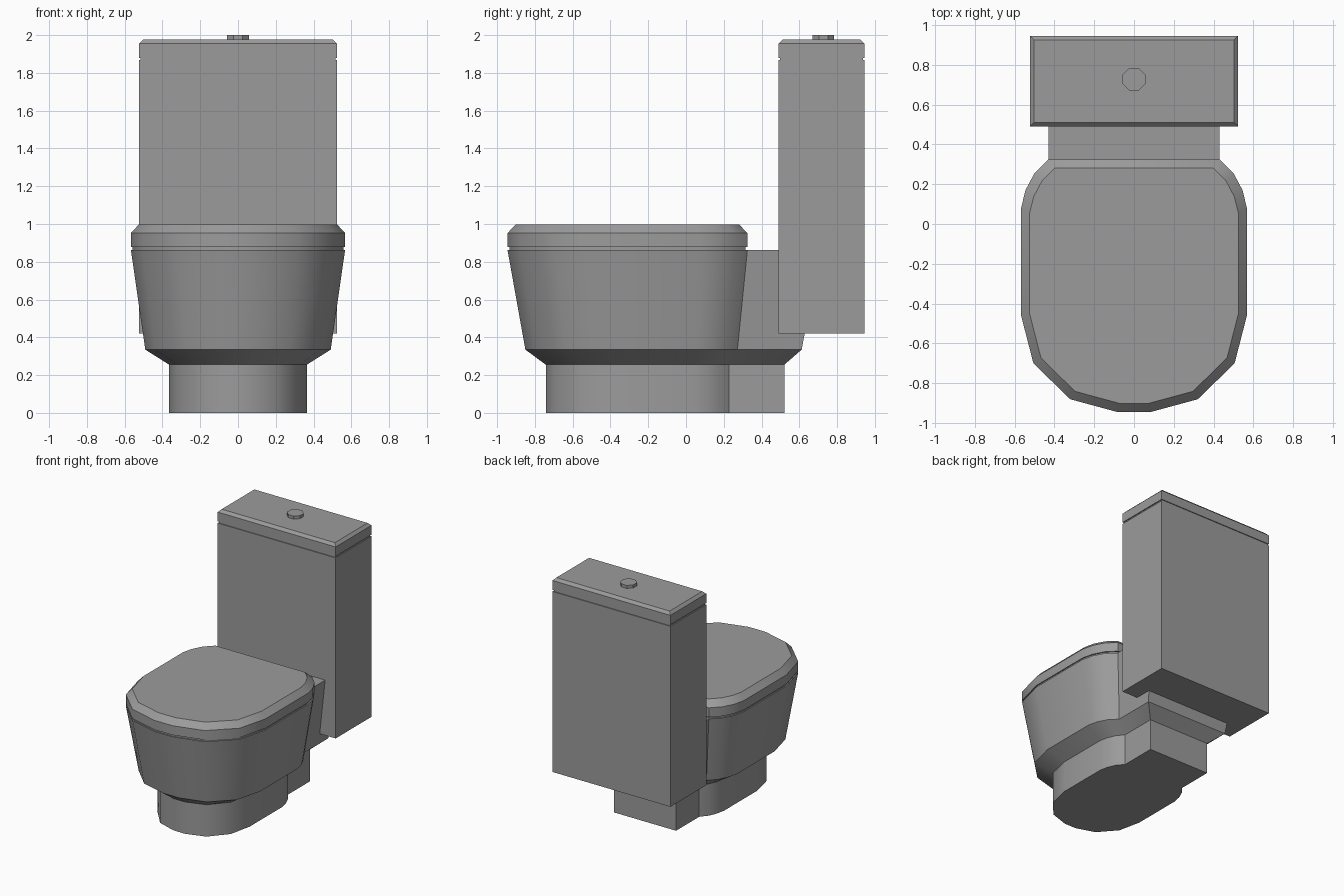
import bpy, bmesh, math

if "Cube" in bpy.data.objects:
    bpy.data.objects.remove(bpy.data.objects["Cube"])

ceramic = bpy.data.materials.new("grey ceramic")
ceramic.diffuse_color = (0.33, 0.33, 0.33, 1)
ceramic.use_nodes = True
ceramic.node_tree.nodes["Principled BSDF"].inputs["Base Color"].default_value = ceramic.diffuse_color


def loft(name, outline, levels, smooth=False):
    """Stack scaled copies of a closed outline; level = (z, scale x, scale y, centre y)."""
    bm = bmesh.new()
    rings = [[bm.verts.new((x * sx, cy + (y - cy) * sy, z)) for x, y in outline]
             for z, sx, sy, cy in levels]
    n = len(outline)
    for a, b in zip(rings, rings[1:]):
        for i in range(n):
            j = (i + 1) % n
            bm.faces.new((a[i], a[j], b[j], b[i]))
    bm.faces.new(rings[0][::-1])
    bm.faces.new(rings[-1])
    bmesh.ops.recalc_face_normals(bm, faces=bm.faces)
    me = bpy.data.meshes.new(name)
    bm.to_mesh(me)
    bm.free()
    me.materials.append(ceramic)
    if smooth:
        me.shade_smooth()
        me.set_sharp_from_angle(angle=math.radians(35))
    ob = bpy.data.objects.new(name, me)
    bpy.context.collection.objects.link(ob)
    return ob


def mirrored(half):
    return half + [(-x, y) for x, y in reversed(half)]


# Right half of the rounded seat outline, front to back
half = [(0.08, -0.945), (0.32, -0.88), (0.505, -0.70), (0.567, -0.46),
        (0.567, 0.08), (0.545, 0.17), (0.50, 0.255), (0.43, 0.325)]
seat_outline = mirrored(half)
bowl_outline = mirrored(half + [(0.43, 0.71)])

# Pedestal, flare and bowl with rear neck
loft("bowl", bowl_outline, [(0, 0.642, 0.763, -0.09), (0.255, 0.642, 0.763, -0.09),
                            (0.335, 0.866, 0.884, -0.13), (0.863, 1, 1, 0)], True)

# Recessed gap and closed lid with chamfered rim
c = -0.31
loft("seat_gap", seat_outline, [(0.855, 0.985, 0.985, c), (0.885, 0.985, 0.985, c)], True)
loft("seat_lid", seat_outline, [(0.877, 1, 1, c), (0.952, 1, 1, c), (0.998, 0.925, 0.93, c)], True)

# Water tank, recessed gap and chamfered tank lid
tank_outline = [(-0.523, 0.49), (0.523, 0.49), (0.523, 0.945), (-0.523, 0.945)]
t = 0.7175
loft("tank", tank_outline, [(0.42, 1, 1, t), (1.867, 1, 1, t)])
loft("tank_gap", tank_outline, [(1.86, 0.985, 0.97, t), (1.885, 0.985, 0.97, t)])
loft("tank_lid", tank_outline, [(1.88, 1, 1, t), (1.955, 1, 1, t), (1.976, 0.96, 0.91, t)])

# Octagonal flush button
octagon = [(0.062 * math.cos(math.radians(22.5 + 45 * k)),
            0.727 + 0.062 * math.sin(math.radians(22.5 + 45 * k))) for k in range(8)]
loft("flush_button", octagon, [(1.97, 1, 1, 0.727), (2.0, 1, 1, 0.727)])
